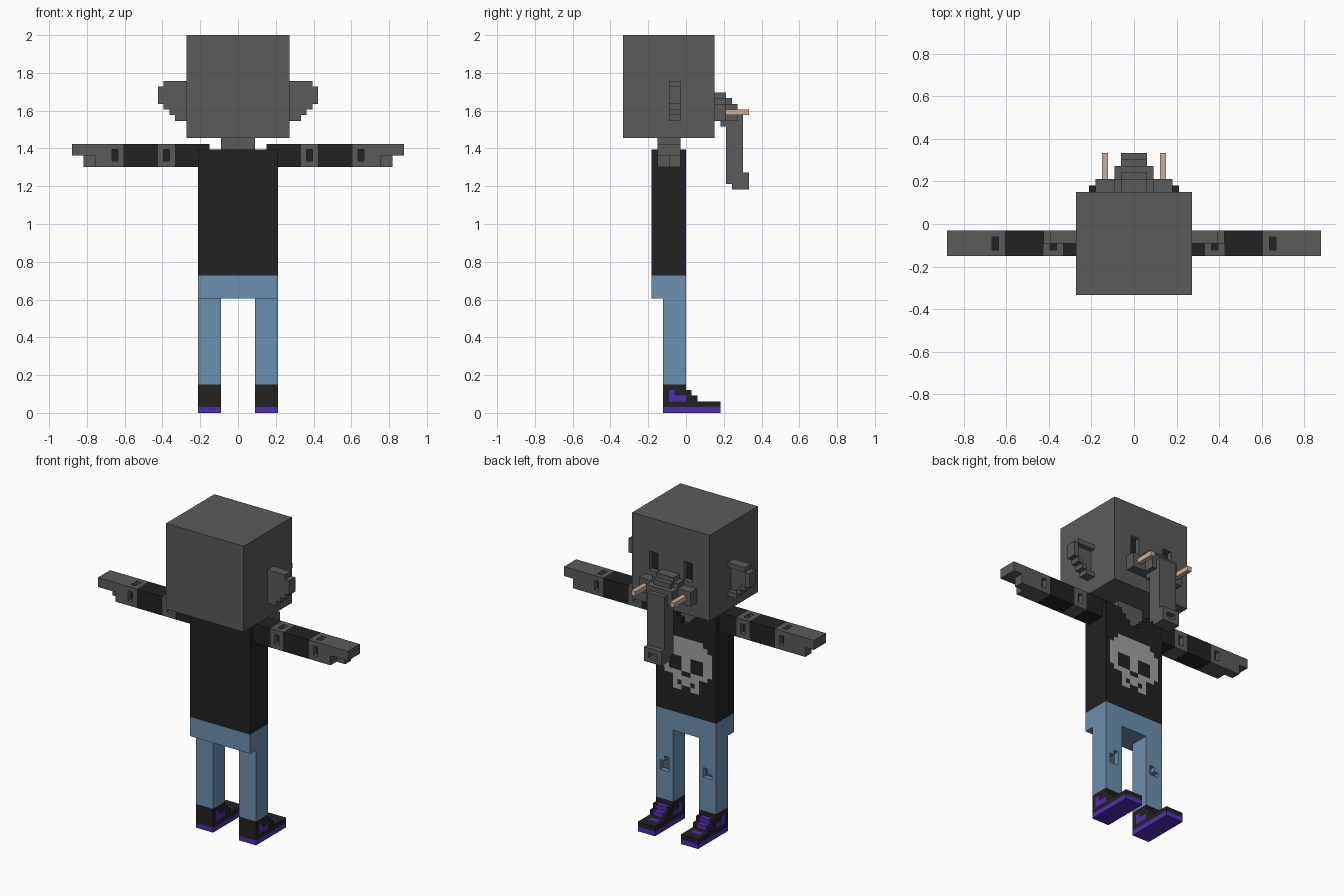
import bpy, bmesh
from mathutils import Vector

if "Cube" in bpy.data.objects:
    bpy.data.objects.remove(bpy.data.objects["Cube"])

U = 2 / 66  # size of one block

COLOURS = {
    "skin_grey": (0.105, 0.105, 0.105),
    "cloth_black": (0.016, 0.016, 0.016),
    "denim_blue": (0.15, 0.28, 0.44),
    "purple": (0.085, 0.025, 0.49),
    "ivory": (0.60, 0.43, 0.33),
    "print_grey": (0.36, 0.36, 0.36),
}
NAMES = list(COLOURS)
SKIN, BLACK, DENIM, PURPLE, IVORY, PRINT = range(6)
MATS = []
for name, rgb in COLOURS.items():
    m = bpy.data.materials.new(name)
    m.diffuse_color = (*rgb, 1)
    m.use_nodes = True
    m.node_tree.nodes["Principled BSDF"].inputs["Base Color"].default_value = m.diffuse_color
    MATS.append(m)

# Face corners for each of the six block directions
SIDES = {
    (1, 0, 0): ((1, 0, 0), (1, 1, 0), (1, 1, 1), (1, 0, 1)),
    (-1, 0, 0): ((0, 0, 0), (0, 0, 1), (0, 1, 1), (0, 1, 0)),
    (0, 1, 0): ((0, 1, 0), (0, 1, 1), (1, 1, 1), (1, 1, 0)),
    (0, -1, 0): ((0, 0, 0), (1, 0, 0), (1, 0, 1), (0, 0, 1)),
    (0, 0, 1): ((0, 0, 1), (1, 0, 1), (1, 1, 1), (0, 1, 1)),
    (0, 0, -1): ((0, 0, 0), (0, 1, 0), (1, 1, 0), (1, 0, 0)),
}


class Part:
    """A part built by filling and carving boxes on the block grid."""

    def __init__(self, name, flip=False):
        self.name, self.flip, self.cells = name, flip, {}

    def box(self, colour, xs, ys, zs, both=False):
        for x in range(*xs):
            for y in range(*ys):
                for z in range(*zs):
                    for cx in ((x, -1 - x) if both else (x,)):
                        if colour is None:
                            self.cells.pop((cx, y, z), None)
                        else:
                            self.cells[(cx, y, z)] = colour

    def build(self):
        if self.flip:
            self.cells = {(-1 - x, y, z): c for (x, y, z), c in self.cells.items()}
        bm = bmesh.new()
        verts = {}
        for cell, colour in self.cells.items():
            for d, corners in SIDES.items():
                if tuple(a + b for a, b in zip(cell, d)) in self.cells:
                    continue
                loop = []
                for c in corners:
                    k = tuple(a + b for a, b in zip(cell, c))
                    if k not in verts:
                        verts[k] = bm.verts.new(Vector(k) * U)
                    loop.append(verts[k])
                bm.faces.new(loop).material_index = colour
        # Merge flat regions of one colour
        bmesh.ops.dissolve_limit(bm, angle_limit=0.01, verts=bm.verts[:],
                                 edges=bm.edges[:], delimit={'MATERIAL'})
        me = bpy.data.meshes.new(self.name)
        bm.to_mesh(me)
        bm.free()
        for m in MATS:
            me.materials.append(m)
        bpy.context.collection.objects.link(bpy.data.objects.new(self.name, me))


# Head with sunken eyes
head = Part("head")
head.box(SKIN, (-9, 9), (-11, 5), (48, 66))
head.box(None, (3, 5), (4, 5), (55, 59), both=True)
head.box(BLACK, (3, 5), (3, 4), (55, 59), both=True)
head.build()

neck = Part("neck")
neck.box(SKIN, (-3, 3), (-5, -1), (46, 48))
neck.build()

# Trunk with cheeks and nostril tip
trunk = Part("trunk")
trunk.box(SKIN, (3, 6), (5, 7), (51, 54), both=True)
trunk.box(SKIN, (-3, 3), (5, 7), (51, 55))
trunk.box(SKIN, (-2, 2), (6, 7), (50, 51))
trunk.box(SKIN, (-2, 2), (5, 7), (55, 56))
trunk.box(SKIN, (-3, 3), (7, 9), (51, 54))
trunk.box(SKIN, (-2, 2), (7, 8), (54, 55))
trunk.box(SKIN, (-2, 2), (7, 10), (40, 53))
trunk.box(SKIN, (-2, 2), (8, 11), (39, 42))
trunk.box(None, (-1, 1), (10, 11), (40, 41))
trunk.build()

# Shirt with open collar and skull print
shirt = Part("shirt")
shirt.box(BLACK, (-7, 7), (-6, 0), (24, 46))
for w, z in ((3, 45), (2, 44), (1, 43)):
    shirt.box(None, (0, w), (-1, 0), (z, z + 1), both=True)
    shirt.box(SKIN, (0, w), (-2, -1), (z, z + 1), both=True)
# Half rows of the print from the middle outward, top to bottom
ROWS = ("####..", "#####.", "######", "######", "#...##", "#...##",
        "#...##", ".####.", "###...", "#.#...", ".##...")
for i, row in enumerate(ROWS):
    for x, c in enumerate(row):
        if c == "#":
            shirt.box(PRINT, (x, x + 1), (-1, 0), (39 - i, 40 - i), both=True)
shirt.build()

hips = Part("jeans_hips")
hips.box(DENIM, (-7, 7), (-6, 0), (20, 24))
hips.build()

for side, flip in (("right", False), ("left", True)):
    # Ear: thin plate with a raised rim
    ear = Part(side + "_ear", flip)
    for z, x in ((51, 11), (52, 12), (53, 13), (54, 14), (55, 14), (56, 14), (57, 13)):
        ear.box(SKIN, (9, x), (-3, -2), (z, z + 1))
        ear.box(SKIN, (9 if z in (51, 57) else x - 1, x), (-2, -1), (z, z + 1))
    ear.build()

    tusk = Part(side + "_tusk", flip)
    tusk.box(IVORY, (4, 5), (7, 11), (52, 53))
    tusk.build()

    # Arm: sleeve, bare elbow, sleeve, hand
    arm = Part(side + "_arm", flip)
    arm.box(BLACK, (7, 20), (-5, -1), (43, 47))
    arm.box(BLACK, (5, 7), (-5, -1), (46, 47))
    arm.box(SKIN, (11, 14), (-5, -1), (43, 47))
    arm.box(SKIN, (20, 25), (-5, -1), (43, 47))
    arm.box(SKIN, (25, 27), (-3, -1), (43, 45))
    arm.box(SKIN, (25, 29), (-5, -1), (45, 47))
    for x in (12, 21):  # sunken dark marks around the arm
        arm.box(BLACK, (x, x + 1), (-4, -2), (44, 46))
        for y in (-5, -2):
            arm.box(None, (x, x + 1), (y, y + 1), (44, 46))
            arm.box(BLACK, (x, x + 1), (-4, -2), (44, 46))
        arm.box(None, (x, x + 1), (-2, -1), (44, 46))
        arm.box(None, (x, x + 1), (-4, -2), (46, 47))
    arm.build()

    # Trouser leg with torn knee
    leg = Part(side + "_leg", flip)
    leg.box(DENIM, (3, 7), (-4, 0), (5, 20))
    low = 12 if flip else 11
    leg.box(None, (4, 6), (-1, 0), (low, 14))
    leg.box(SKIN, (4, 6), (-2, -1), (low, 14))
    leg.box(DENIM, (5, 6), (-1, 0), (13, 14))
    leg.build()

    # Shoe with sole, side flash and laces
    shoe = Part(side + "_shoe", flip)
    shoe.box(BLACK, (3, 7), (-4, 0), (1, 5))
    shoe.box(BLACK, (3, 7), (0, 1), (1, 4))
    shoe.box(BLACK, (3, 7), (1, 2), (1, 3))
    shoe.box(BLACK, (3, 7), (2, 6), (1, 2))
    shoe.box(PURPLE, (3, 7), (-4, 6), (0, 1))
    for x in (3, 6):
        shoe.box(PURPLE, (x, x + 1), (-3, -2), (2, 4))
        shoe.box(PURPLE, (x, x + 1), (-2, 0), (2, 3))
    for y, z in ((0, 3), (1, 2), (3, 1)):
        shoe.box(PURPLE, (4, 6), (y, y + 1), (z, z + 1))
    shoe.build()
